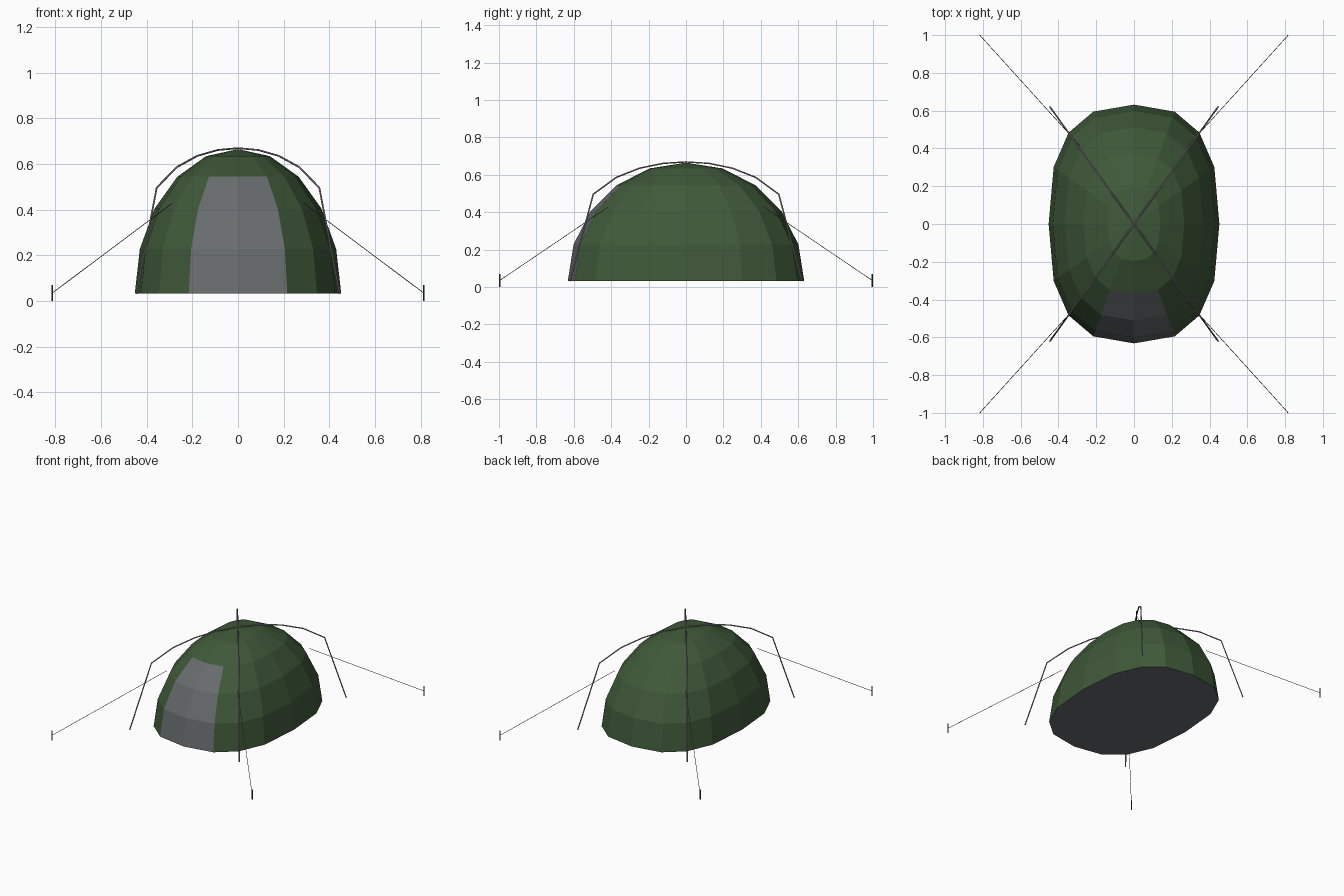
import bpy, bmesh
from math import sin, cos, pi, copysign
from mathutils import Vector

if "Cube" in bpy.data.objects:
    bpy.data.objects.remove(bpy.data.objects["Cube"])

HALF_X, HALF_Y, BASE, RISE = 0.452, 0.632, 0.032, 0.633
SIDES, ROWS = 16, 5


def material(name, color):
    m = bpy.data.materials.new(name)
    m.use_nodes = True
    m.diffuse_color = (*color, 1)
    m.node_tree.nodes["Principled BSDF"].inputs["Base Color"].default_value = (*color, 1)
    return m


green = material("green_fabric", (0.05, 0.1, 0.041))
grey = material("grey_fabric", (0.138, 0.15, 0.155))
pole_mat = material("pole_grey", (0.3, 0.28, 0.3))
cord = material("grey_cord", (0.1, 0.1, 0.1))
stake_mat = material("dark_stake", (0.05, 0.05, 0.052))


def add_object(name, bm, *mats):
    mesh = bpy.data.meshes.new(name)
    bm.to_mesh(mesh)
    bm.free()
    for m in mats:
        mesh.materials.append(m)
    obj = bpy.data.objects.new(name, mesh)
    bpy.context.collection.objects.link(obj)


def rounded(v):
    # squarer than an ellipse
    return copysign(abs(v) ** 0.77, v)


def ring(bm, row):
    t = row / ROWS * pi / 2
    return [bm.verts.new((HALF_X * cos(t) * rounded(cos(a)),
                          HALF_Y * cos(t) * rounded(sin(a)),
                          BASE + RISE * sin(t)))
            for a in (2 * pi * i / SIDES for i in range(SIDES))]


def tube(name, points, radius, mat):
    curve = bpy.data.curves.new(name, "CURVE")
    curve.dimensions = "3D"
    curve.bevel_depth = radius
    curve.bevel_resolution = 1
    curve.use_fill_caps = True
    spline = curve.splines.new("POLY")
    spline.points.add(len(points) - 1)
    for p, co in zip(spline.points, points):
        p.co = (*co, 1)
    spline.use_smooth = False
    curve.materials.append(mat)
    obj = bpy.data.objects.new(name, curve)
    bpy.context.collection.objects.link(obj)


# Faceted dome with the door panel on the two front columns
bm = bmesh.new()
rings = [ring(bm, r) for r in range(ROWS)]
apex = bm.verts.new((0, 0, BASE + RISE))
front = SIDES * 3 // 4
for r in range(ROWS):
    for i in range(SIDES):
        j = (i + 1) % SIDES
        if r < ROWS - 1:
            f = bm.faces.new((rings[r][i], rings[r][j], rings[r + 1][j], rings[r + 1][i]))
        else:
            f = bm.faces.new((rings[r][i], rings[r][j], apex))
        f.material_index = int(r < 3 and i in (front - 1, front))
add_object("tent_dome", bm, green, grey)

# Ground sheet
bm = bmesh.new()
bm.faces.new(reversed(ring(bm, 0)))
add_object("ground_sheet", bm, grey)

# Two crossing arched poles
for name, side in (("pole_a", 1), ("pole_b", -1)):
    steps = [k / 5 for k in range(-5, 6)]
    path = [(0.445 * s * side, 0.62 * s, BASE + 0.637 * max(0, 1 - s * s) ** 0.31)
            for s in steps]
    tube(name, path, 0.0042, pole_mat)

# Guy line and stake at every corner
for sx, side in ((1, "left"), (-1, "right")):
    for sy, end in ((1, "back"), (-1, "front")):
        foot = Vector((0.813 * sx, 0.996 * sy, 0))
        tube(f"guy_line_{end}_{side}",
             [(0.288 * sx, 0.416 * sy, 0.428), foot + Vector((0, 0, 0.035))], 0.0016, cord)
        tube(f"stake_{end}_{side}", [foot, foot + Vector((0, 0, 0.07))], 0.004, stake_mat)
